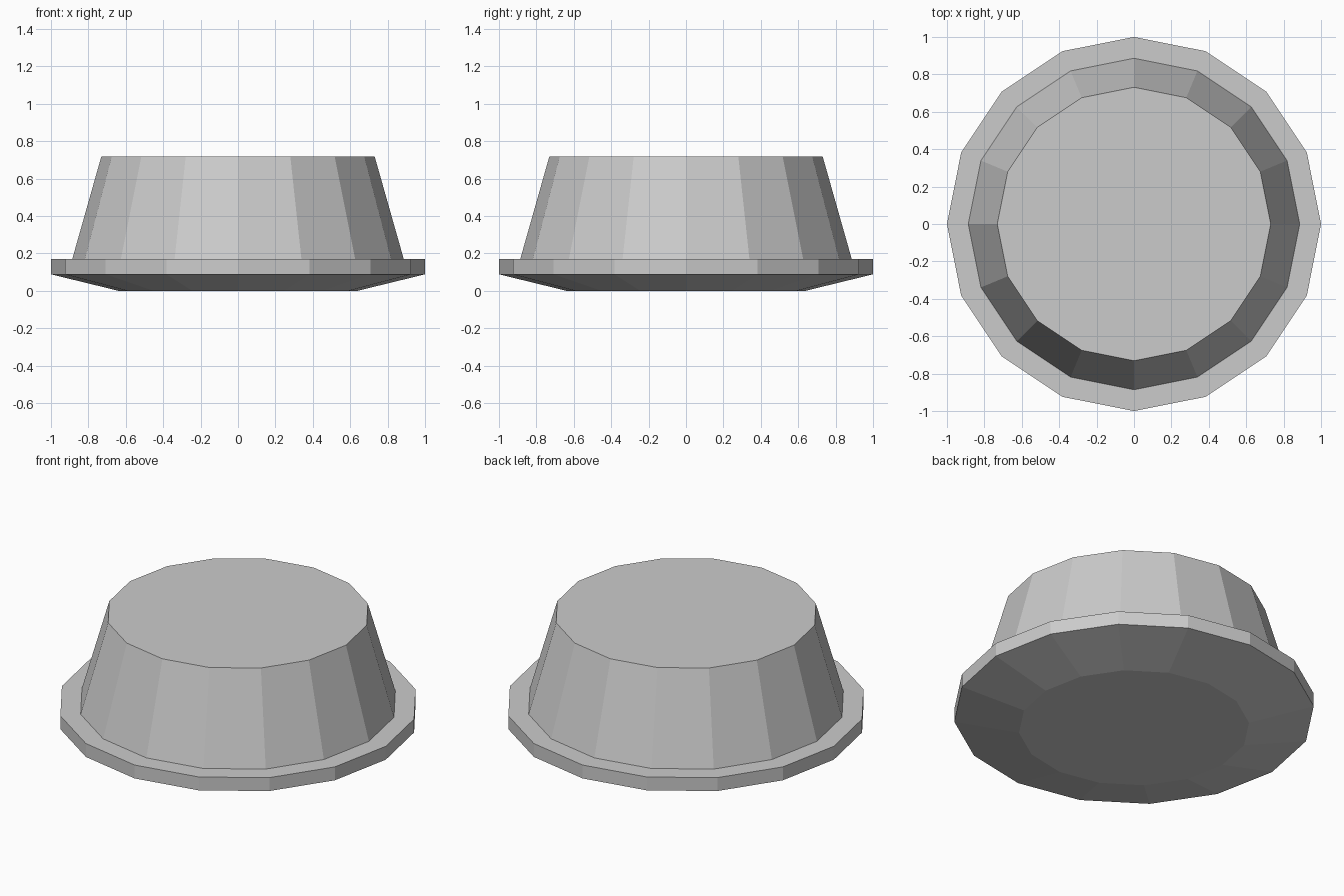
import bpy
import bmesh
from math import cos, sin, tau

if "Cube" in bpy.data.objects:
    bpy.data.objects.remove(bpy.data.objects["Cube"])

SIDES = 16


def lathe(name, profile, cap_top=True, cap_bottom=True):
    """Flat-shaded turned part from (radius, height) points, bottom to top."""
    bm = bmesh.new()
    rings = [[bm.verts.new((r * cos(tau * i / SIDES), r * sin(tau * i / SIDES), z))
              for i in range(SIDES)] for r, z in profile]
    for low, high in zip(rings, rings[1:]):
        for i in range(SIDES):
            j = (i + 1) % SIDES
            bm.faces.new((low[i], low[j], high[j], high[i]))
    if cap_bottom:
        bm.faces.new(rings[0][::-1])
    if cap_top:
        bm.faces.new(rings[-1])
    mesh = bpy.data.meshes.new(name)
    bm.to_mesh(mesh)
    bm.free()
    obj = bpy.data.objects.new(name, mesh)
    bpy.context.collection.objects.link(obj)
    return obj


# One closed body: bevelled underside, flange rim, tapered drum with flat top
lathe("flanged_drum", [
    (0.64, 0.0),
    (1.0, 0.088),
    (1.0, 0.17),
    (0.886, 0.17),
    (0.731, 0.717),
])
